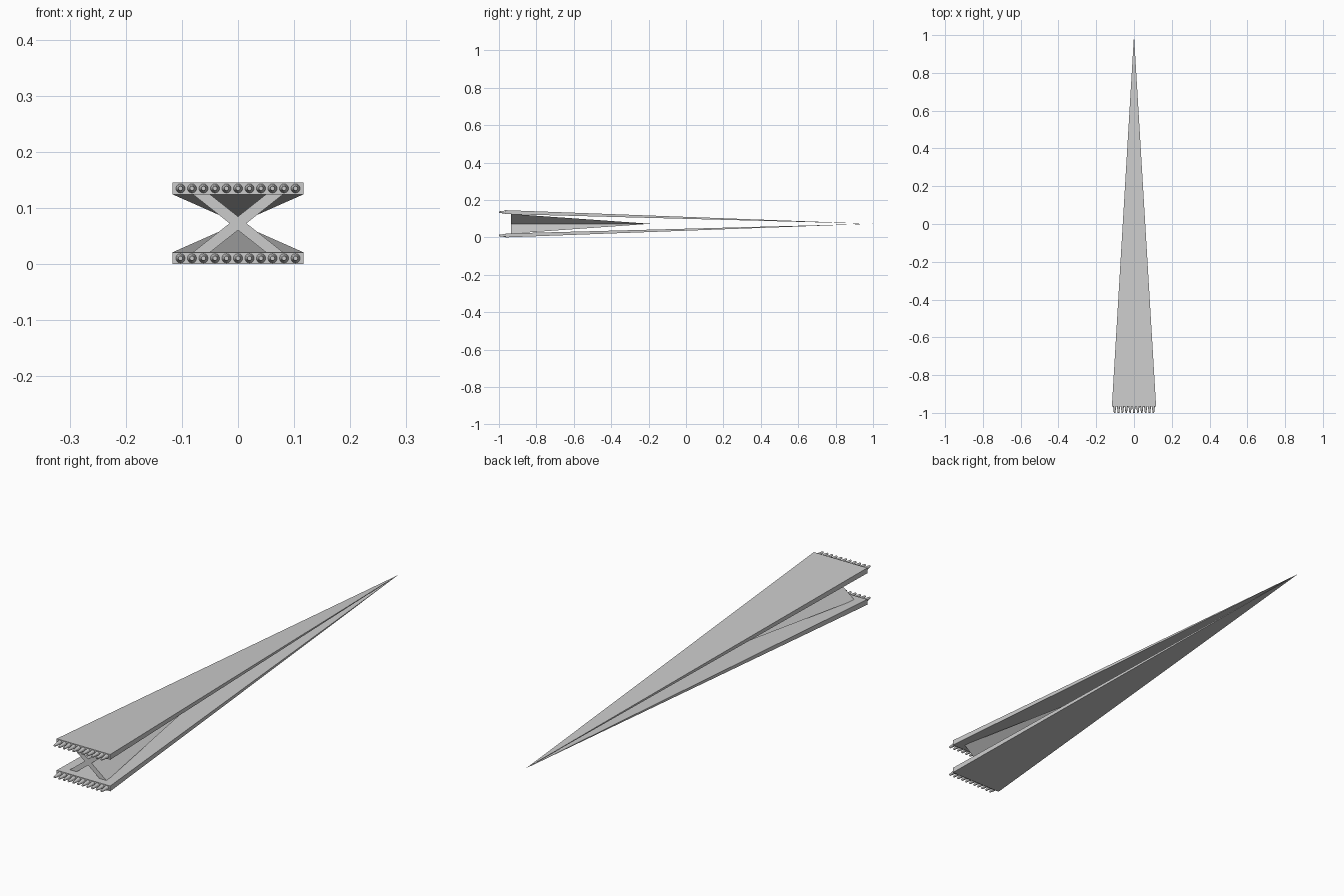
import bpy, bmesh, math
from mathutils import Matrix, Vector

if "Cube" in bpy.data.objects:
    bpy.data.objects.remove(bpy.data.objects["Cube"])

MID = 0.0727          # height of the point where everything converges
FRONT = -0.965        # front face of the plates

grey = bpy.data.materials.new("light_grey")
grey.diffuse_color = (0.6, 0.6, 0.6, 1)
grey.use_nodes = True
grey.node_tree.nodes["Principled BSDF"].inputs["Base Color"].default_value = grey.diffuse_color


def make_object(name, bm):
    bmesh.ops.recalc_face_normals(bm, faces=bm.faces)
    me = bpy.data.meshes.new(name)
    bm.to_mesh(me)
    bm.free()
    me.materials.append(grey)
    ob = bpy.data.objects.new(name, me)
    bpy.context.collection.objects.link(ob)
    return ob


def spike(name, outline, y, tip):
    """Flat outline in the xz plane drawn out to a single point."""
    bm = bmesh.new()
    base = [bm.verts.new((x, y, z)) for x, z in outline]
    apex = bm.verts.new(tip)
    bm.faces.new(base)
    for a, b in zip(base, base[1:] + base[:1]):
        bm.faces.new((a, b, apex))
    return make_object(name, bm)


def teeth(name, z):
    """Row of eleven blunt cones along the front edge."""
    bm = bmesh.new()
    depth = 1 + FRONT
    for i in range(11):
        pos = Vector(((i - 5) * 0.0205, -1 + depth / 2, z))
        mat = Matrix.Translation(pos) @ Matrix.Rotation(math.radians(90), 4, 'X')
        bmesh.ops.create_cone(bm, cap_ends=True, segments=12, radius1=0.0083,
                              radius2=0.004, depth=depth, matrix=mat)
    return make_object(name, bm)


# Upper and lower tapering plates with their teeth
W = 0.117
for label, z0, z1 in (("upper", 0.1245, 0.1454), ("lower", 0.0, 0.0209)):
    spike(label + "_plate", [(-W, z0), (W, z0), (W, z1), (-W, z1)],
          FRONT, (0, 1, MID))
    teeth(label + "_teeth", (z0 + z1) / 2)

# X-shaped brace between the plates, tapering to a point
H = 0.0525
quarter = [(0.015, 0), (0.0815, H), (0.051, H)]
right = [(x, MID + z) for x, z in quarter]
upper = right + [(0, MID + 0.0122)] + [(-x, z) for x, z in reversed(right)]
lower = [(x, 2 * MID - z) for x, z in reversed(upper[1:-1])]
spike("cross_brace", upper + lower, -0.936, (0, -0.19, MID))
